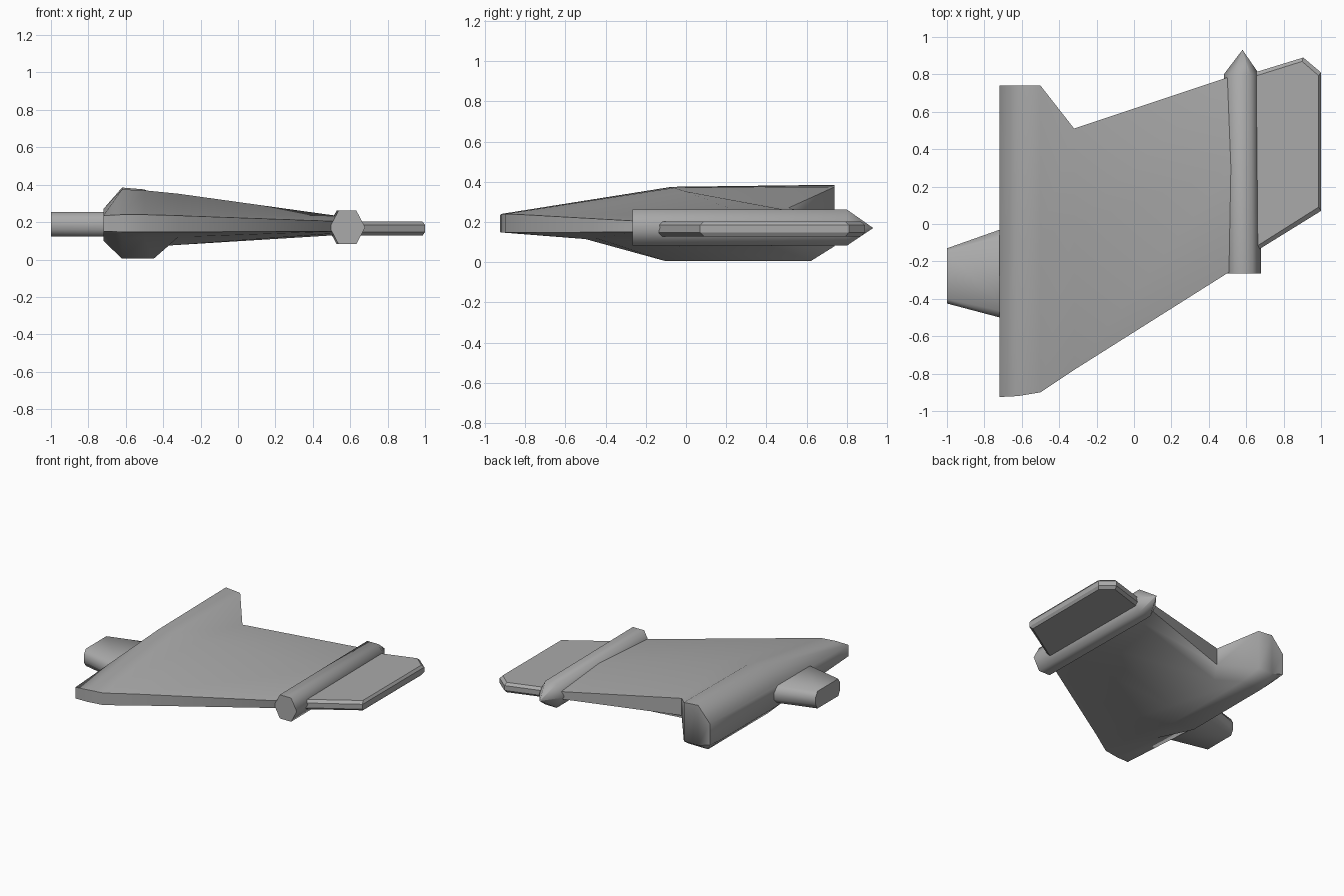
import bpy, bmesh, math

cube = bpy.data.objects.get("Cube")
if cube:
    bpy.data.objects.remove(cube, do_unlink=True)

grey = bpy.data.materials.new("hull grey")
grey.use_nodes = True
colour = (0.4, 0.4, 0.4, 1)
grey.diffuse_color = colour
grey.node_tree.nodes["Principled BSDF"].inputs["Base Color"].default_value = colour


def loft(name, rings, angle=65):
    """Skin a list of equal-length closed rings and cap both ends."""
    bm = bmesh.new()
    loops = [[bm.verts.new(p) for p in ring] for ring in rings]
    for a, b in zip(loops, loops[1:]):
        for i in range(len(a)):
            j = (i + 1) % len(a)
            bm.faces.new((a[i], a[j], b[j], b[i]))
    bm.faces.new(loops[0])
    bm.faces.new(loops[-1])
    bmesh.ops.remove_doubles(bm, verts=bm.verts[:], dist=0.0005)
    bmesh.ops.recalc_face_normals(bm, faces=bm.faces[:])
    mesh = bpy.data.meshes.new(name)
    bm.to_mesh(mesh)
    bm.free()
    mesh.materials.append(grey)
    ob = bpy.data.objects.new(name, mesh)
    bpy.context.collection.objects.link(ob)
    bpy.ops.object.select_all(action='DESELECT')
    ob.select_set(True)
    bpy.context.view_layer.objects.active = ob
    bpy.ops.object.shade_smooth_by_angle(angle=math.radians(angle))
    return ob


def plate(name, outline, levels, sx, sy, angle):
    """Flat panel whose top and bottom outlines shrink to chamfer its rim."""
    cx = sum(p[0] for p in outline) / len(outline)
    cy = sum(p[1] for p in outline) / len(outline)
    rings = []
    for z, shrink in zip(levels, (True, False, False, True)):
        fx, fy = (sx, sy) if shrink else (1, 1)
        rings.append([(cx + (x - cx) * fx, cy + (y - cy) * fy, z) for x, y in outline])
    return loft(name, rings, angle)


def section(x, front, crest, rear, kink, keel, keel_end, shift=0):
    """One spanwise slice; front and rear are (y, low z, high z)."""
    return [(x, front[0], front[1]), (x, front[0], front[2]),
            (x, *crest), (x, rear[0], rear[2]), (x, rear[0], rear[1]),
            (x + shift, *keel_end), (x + shift, *keel), (x, *kink)]


# Thick root body blending into the swept wing
loft("wing_body", [
    section(-0.72, (-0.925, 0.15, 0.235), (-0.07, 0.27), (0.74, 0.11, 0.27),
            (-0.5, 0.125), (-0.1, 0.1), (0.62, 0.1)),
    section(-0.62, (-0.92, 0.148, 0.24), (-0.07, 0.375), (0.74, 0.08, 0.385),
            (-0.5, 0.115), (-0.1, 0.005), (0.62, 0.005)),
    section(-0.5, (-0.9, 0.148, 0.24), (-0.06, 0.37), (0.74, 0.08, 0.375),
            (-0.5, 0.115), (-0.1, 0.005), (0.62, 0.005), 0.05),
    section(-0.32, (-0.78, 0.148, 0.235), (0, 0.352), (0.51, 0.14, 0.27),
            (-0.45, 0.12), (-0.05, 0.075), (0.42, 0.08), -0.05),
    section(0.52, (-0.25, 0.15, 0.205), (0.3, 0.235), (0.79, 0.15, 0.205),
            (-0.05, 0.14), (0.2, 0.13), (0.65, 0.13)),
])

# Six-sided wingtip pod with a pointed tail
pod = []
for y, r, x, z in ((-0.265, 1, 0.585, 0.172), (0.8, 1, 0.575, 0.172), (0.93, 0.01, 0.58, 0.17)):
    pod.append([(x + 0.095 * r * math.cos(k * math.pi / 3), y,
                 z + 0.104 * r * math.sin(k * math.pi / 3)) for k in range(6)])
loft("wingtip_pod", pod)

# Outer winglet beyond the pod
plate("outer_winglet", [(0.58, -0.19), (1, 0.07), (1, 0.81), (0.905, 0.89), (0.58, 0.79)],
      (0.128, 0.148, 0.185, 0.203), 0.93, 0.95, 30)

# Short mounting tab on the root side
plate("root_tab", [(-1, -0.13), (-0.66, -0.01), (-0.66, -0.515), (-1, -0.425)],
      (0.122, 0.16, 0.215, 0.253), 1, 0.84, 65)
